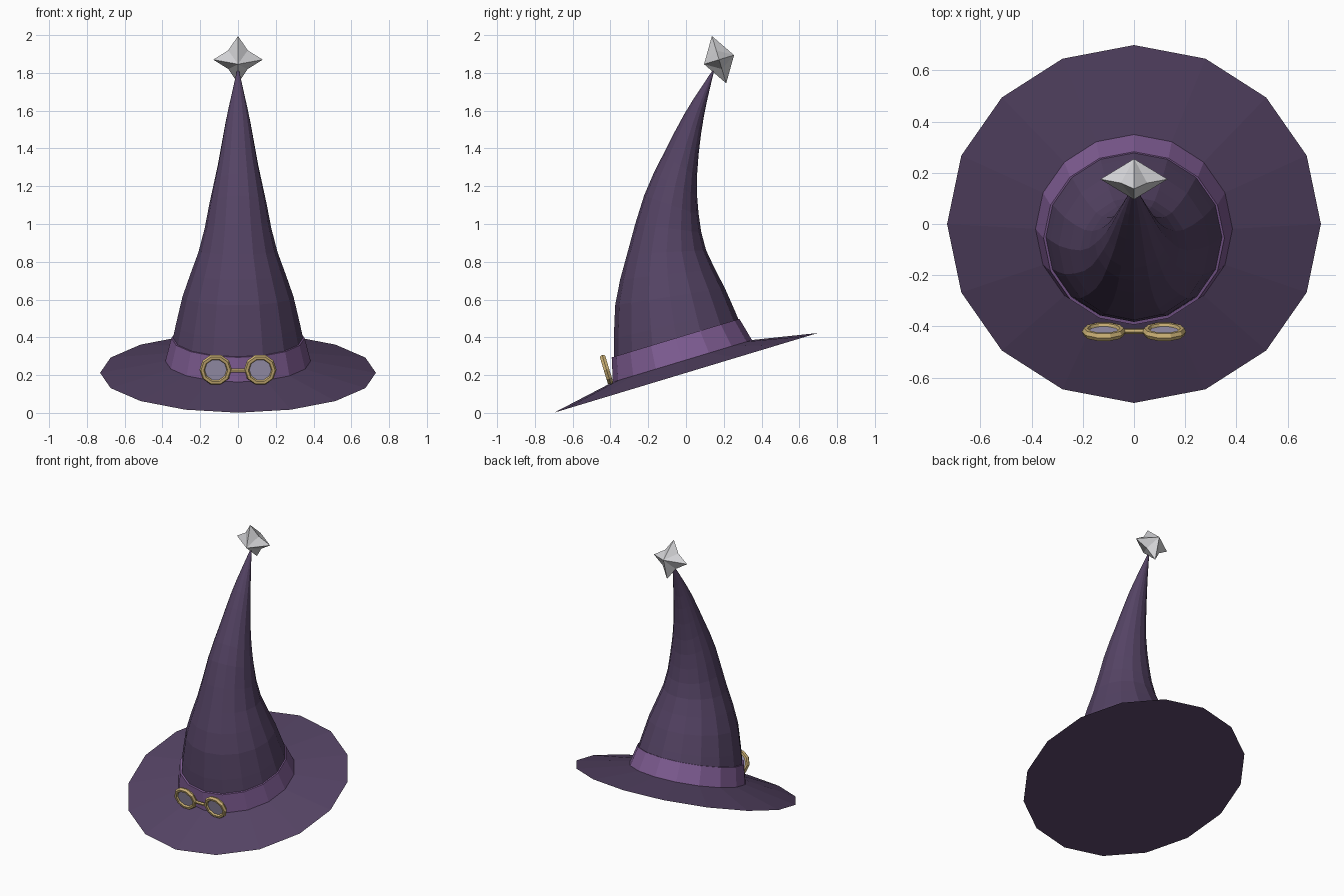
import bpy, bmesh
from math import sin, cos, pi, radians
from mathutils import Matrix, Vector

cube = bpy.data.objects.get("Cube")
if cube:
    bpy.data.objects.remove(cube, do_unlink=True)

SIDES = 16
TILT = Matrix.Rotation(radians(16.8), 4, 'X')
HAT = Matrix.Translation((0, 0, 0.212)) @ TILT


def material(name, rgb):
    mat = bpy.data.materials.new(name)
    mat.use_nodes = True
    color = (*rgb, 1)
    mat.diffuse_color = color
    mat.node_tree.nodes["Principled BSDF"].inputs["Base Color"].default_value = color
    return mat


PURPLE = material("dark purple cloth", (0.089, 0.056, 0.127))
VIOLET = material("violet ribbon", (0.21, 0.107, 0.29))
GOLD = material("brass", (0.6, 0.44, 0.18))
GLASS = material("lavender glass", (0.38, 0.345, 0.5))
SILVER = material("silver", (0.66, 0.66, 0.68))


def loft(name, rings, mat, matrix=Matrix(), closed=False, caps=False):
    """Join equal rings of points into a skin; closed links last ring to first."""
    bm = bmesh.new()
    loops = [[bm.verts.new(p) for p in ring] for ring in rings]
    pairs = list(zip(loops, loops[1:]))
    if closed:
        pairs.append((loops[-1], loops[0]))
    for a, b in pairs:
        n = len(a)
        for i in range(n):
            j = (i + 1) % n
            bm.faces.new((a[i], a[j], b[j], b[i]))
    if caps:
        bm.faces.new(loops[0])
        bm.faces.new(loops[-1])
    bmesh.ops.remove_doubles(bm, verts=bm.verts, dist=0.0001)
    bmesh.ops.recalc_face_normals(bm, faces=bm.faces)
    mesh = bpy.data.meshes.new(name)
    bm.to_mesh(mesh)
    bm.free()
    mesh.materials.append(mat)
    obj = bpy.data.objects.new(name, mesh)
    obj.matrix_world = matrix
    bpy.context.collection.objects.link(obj)
    return obj


def circle(r, z, n=SIDES):
    return [Vector((r * cos(2 * pi * i / n), r * sin(2 * pi * i / n), z)) for i in range(n)]


# Brim and ribbon
loft("brim", [circle(0.73, 0), circle(0.36, 0.07)], PURPLE, HAT, caps=True)
loft("ribbon_band", [circle(0.34, 0.06), circle(0.386, 0.06), circle(0.353, 0.192),
                     circle(0.335, 0.192)], VIOLET, HAT, closed=True)

# Bent cone: (front y, front z, back y, back z) of each cross-section
sections = [Vector(s) for s in (
    (-0.382, 0.25, 0.295, 0.455), (-0.375, 0.57, 0.206, 0.66),
    (-0.312, 0.84, 0.106, 0.862), (-0.222, 1.15, 0.067, 1.05),
    (-0.12, 1.37, 0.058, 1.25), (-0.01, 1.58, 0.08, 1.48),
    (0.075, 1.715, 0.113, 1.66), (0.155, 1.835, 0.155, 1.835))]


def smooth_point(points, i, t):
    p0, p1 = points[max(i - 1, 0)], points[i]
    p2, p3 = points[i + 1], points[min(i + 2, len(points) - 1)]
    return 0.5 * (2 * p1 + (p2 - p0) * t + (2 * p0 - 5 * p1 + 4 * p2 - p3) * t ** 2
                  + (3 * p1 - p0 - 3 * p2 + p3) * t ** 3)


path = [smooth_point(sections, i, t) for i in range(len(sections) - 1) for t in (0, 0.5)]
path.append(sections[-1])
rings = []
for fy, fz, by, bz in path:
    front, back = Vector((0, fy, fz)), Vector((0, by, bz))
    mid, half = (front + back) / 2, (back - front) / 2
    side = Vector((half.length, 0, 0))
    rings.append([mid + side * p.x + half * p.y for p in circle(1, 0)])
loft("bent_cone", rings, PURPLE)

# Four-pointed star on the tip
outline = [Vector((r * sin(i * pi / 4), 0, r * cos(i * pi / 4)))
           for i, r in enumerate((0.131, 0.073) * 4)]
loft("tip_star", [[Vector((0, -0.083, 0))] * 8, outline, [Vector((0, 0.083, 0))] * 8],
     SILVER, Matrix.Translation((0, 0.175, 1.87)) @ TILT)

# Goggles: frames and lenses face forward, joined by a bridge
FACING = Matrix.Rotation(pi / 2, 4, 'X')
for side, x in (("left", 0.118), ("right", -0.118)):
    place = HAT @ Matrix.Translation((x, -0.398, 0.138)) @ FACING
    tube = [circle(0.071 + 0.015 * cos(k * pi / 3), 0.017 * sin(k * pi / 3), 10)
            for k in range(6)]
    loft(side + "_goggle_frame", tube, GOLD, place, closed=True)
    loft(side + "_goggle_lens", [circle(0.062, -0.004, 10), circle(0.062, 0.004, 10)],
         GLASS, place, caps=True)
loft("goggle_bridge", [circle(0.011, -0.04, 6), circle(0.011, 0.04, 6)], GOLD,
     HAT @ Matrix.Translation((0, -0.398, 0.133)) @ Matrix.Rotation(pi / 2, 4, 'Y'), caps=True)
